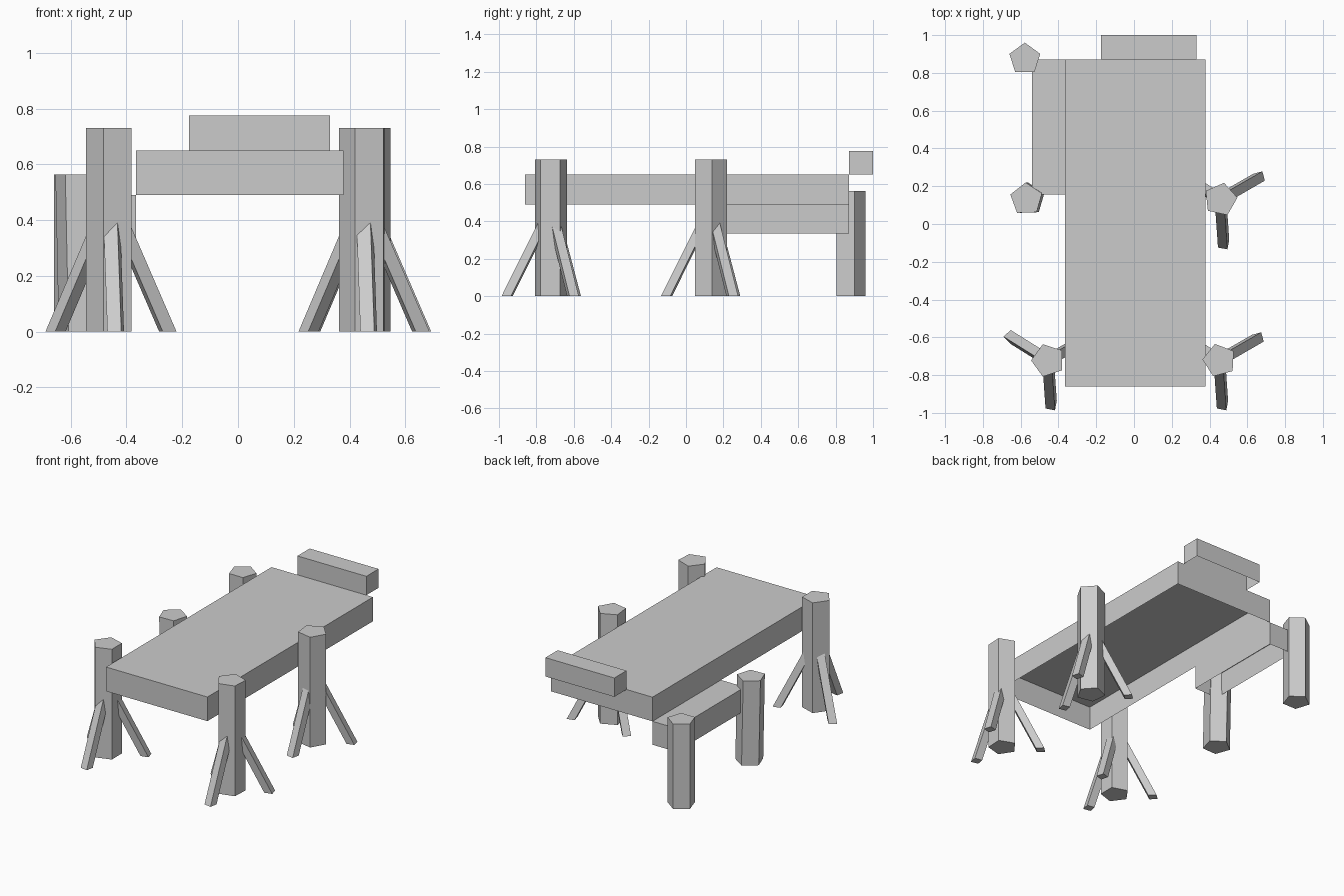
import bpy, bmesh
from math import cos, sin, pi, radians

if "Cube" in bpy.data.objects:
    bpy.data.objects.remove(bpy.data.objects["Cube"], do_unlink=True)

grey = bpy.data.materials.new("plain grey")
grey.use_nodes = True
COLOUR = (0.6, 0.6, 0.6, 1)
grey.diffuse_color = COLOUR
grey.node_tree.nodes["Principled BSDF"].inputs["Base Color"].default_value = COLOUR


def finish(bm, name):
    mesh = bpy.data.meshes.new(name)
    bm.to_mesh(mesh)
    bm.free()
    mesh.materials.append(grey)
    obj = bpy.data.objects.new(name, mesh)
    bpy.context.collection.objects.link(obj)


def prism(name, bottom, top, z0, z1, open_bottom=False):
    """Join two matching horizontal outlines, given counter-clockwise."""
    bm = bmesh.new()
    low = [bm.verts.new((x, y, z0)) for x, y in bottom]
    high = [bm.verts.new((x, y, z1)) for x, y in top]
    for i in range(len(low)):
        j = (i + 1) % len(low)
        bm.faces.new((low[i], low[j], high[j], high[i]))
    bm.faces.new(high)
    if not open_bottom:
        bm.faces.new(low[::-1])
    finish(bm, name)


def ring(cx, cy, radius, sides, turn):
    return [(cx + radius * cos(turn + 2 * pi * i / sides),
             cy + radius * sin(turn + 2 * pi * i / sides)) for i in range(sides)]


def shell(name, x0, x1, y0, y1, z0, z1):
    """Box without a floor."""
    outline = [(x0, y0), (x1, y0), (x1, y1), (x0, y1)]
    prism(name, outline, outline, z0, z1, open_bottom=True)


def post(name, x, y, radius, height, turn, lean=0):
    turn = radians(turn)
    prism(name, ring(x + lean, y, radius, 5, turn), ring(x, y, radius, 5, turn), 0, height)


# Platforms
shell("deck", -0.365, 0.378, -0.86, 0.872, 0.49, 0.65)
shell("side_step", -0.54, -0.365, 0.155, 0.872, 0.335, 0.49)
shell("end_rail", -0.175, 0.33, 0.872, 1.0, 0.65, 0.775)

# Short posts beside the step
post("step_post_back", -0.578, 0.874, 0.086, 0.563, 90)
post("step_post_front", -0.57, 0.132, 0.088, 0.563, 92, 0.012)

# Tall posts, each with three slanted braces
for name, x, y, turn in (("front_right", -0.455, -0.722, 36),
                         ("front_left", 0.452, -0.722, 33),
                         ("middle_left", 0.458, 0.13, 6)):
    post(name + "_post", x, y, 0.09, 0.73, turn)
    for number, angle in enumerate((-86, 30, 148)):
        a = radians(angle)
        twist = a + radians(45 - 15)
        foot = ring(x + 0.235 * cos(a), y + 0.235 * sin(a), 0.036, 4, twist)
        head = ring(x + 0.01 * cos(a), y + 0.01 * sin(a), 0.036, 4, twist)
        prism(f"{name}_brace_{number + 1}", foot, head, 0, 0.45)
